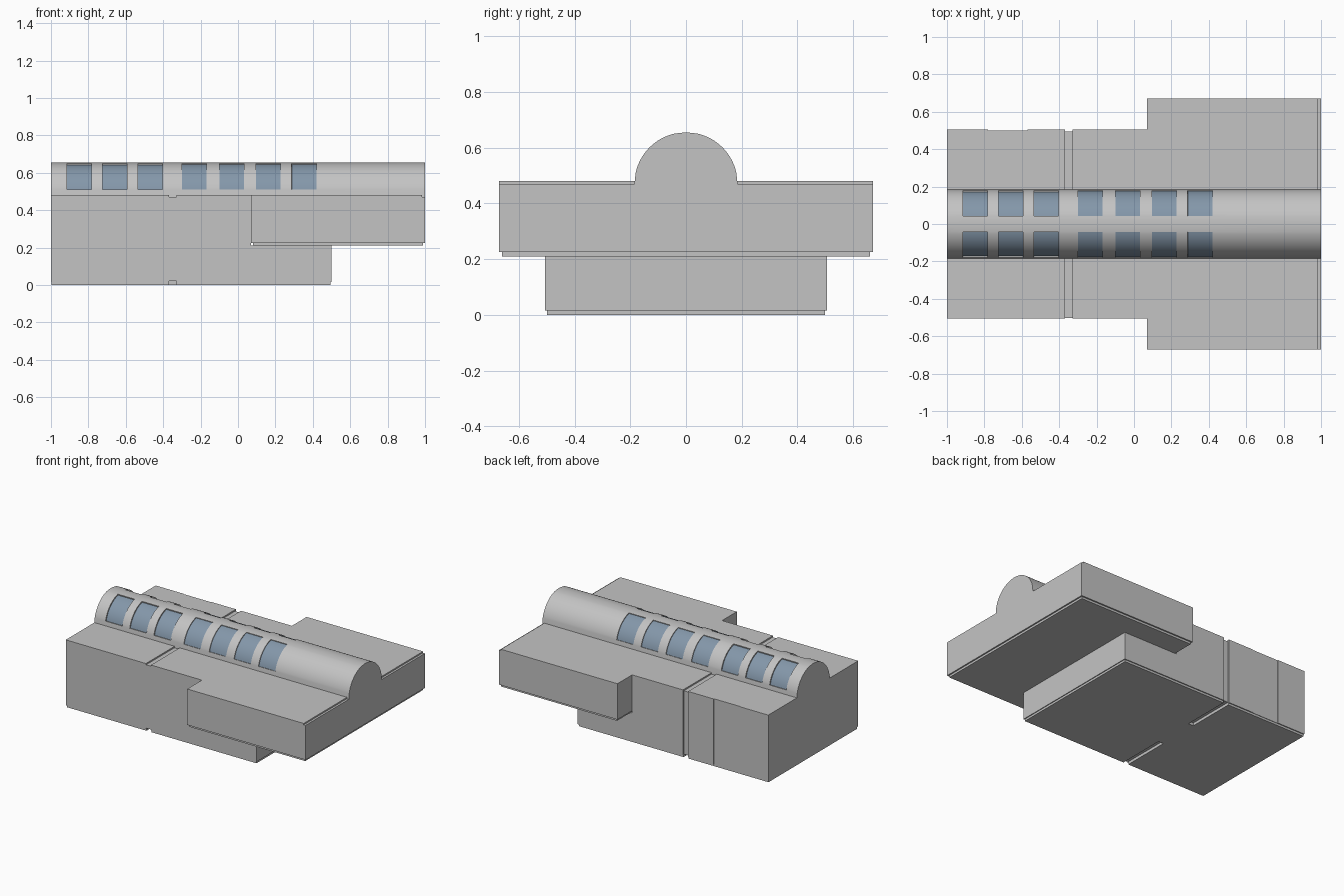
import bpy, bmesh
from math import sin, cos, radians

if "Cube" in bpy.data.objects:
    bpy.data.objects.remove(bpy.data.objects["Cube"])


def material(name, color):
    m = bpy.data.materials.new(name)
    m.use_nodes = True
    m.diffuse_color = color
    m.node_tree.nodes["Principled BSDF"].inputs["Base Color"].default_value = color
    return m


GREY = material("light grey", (0.55, 0.55, 0.55, 1))
GLASS = material("blue glass", (0.23, 0.31, 0.40, 1))


def finish(name, bm, mats):
    mesh = bpy.data.meshes.new(name)
    bm.to_mesh(mesh)
    bm.free()
    for m in mats:
        mesh.materials.append(m)
    ob = bpy.data.objects.new(name, mesh)
    bpy.context.collection.objects.link(ob)
    return ob


def box(name, x, y, z):
    bm = bmesh.new()
    bmesh.ops.create_cube(bm, size=1)
    for v in bm.verts:
        v.co = [r[0] if c < 0 else r[1] for c, r in zip(v.co, (x, y, z))]
    return finish(name, bm, [GREY])


W, TOP, LIP, CUT = 0.505, 0.48, 0.015, 0.15
J0, J1 = -0.37, -0.33          # expansion joint
STEP, OVER = 0.07, 0.21        # start and underside of the wide wing

# Narrow building, in sections on either side of the joint
box("west_section", (-1, -0.78), (-W, W), (LIP, TOP))
box("west_recess_section", (-0.78, -0.57), (-W, W - 0.004), (LIP, TOP))
box("west_inner_section", (-0.57, J0), (-W, W), (LIP, TOP))
box("middle_section", (J1, STEP), (-W, W), (LIP, TOP))
box("lower_section", (STEP, 0.5), (-W, W), (LIP, OVER))

# Joint strip, open underneath towards both sides
box("joint_core", (J0, J1), (-CUT, CUT), (0, 0.47))
box("joint_front", (J0, J1), (-W + 0.003, -CUT), (0.02, 0.47))
box("joint_back", (J0, J1), (CUT, W - 0.01), (0.02, 0.47))

# Slightly inset foot
box("west_foot", (-0.997, J0), (-W + 0.007, W - 0.007), (0, LIP))
box("east_foot", (J1, 0.494), (-W + 0.007, W - 0.007), (0, LIP))

# Wide overhanging wing with its inset soffit and lowered end strip
box("wing", (STEP, 0.985), (-0.67, 0.67), (0.225, TOP))
box("wing_end_strip", (0.985, 1), (-0.67, 0.67), (0.225, 0.47))
box("wing_soffit", (0.08, 0.99), (-0.66, 0.66), (OVER, 0.225))

# Barrel vault as a grid of angles and stations, with recessed skylights
R, BASE = 0.185, 0.47
WIDTH = 0.132
starts = [-0.915, -0.725, -0.535, -0.30, -0.10, 0.095, 0.287]
stations = [-1.0]
for s in starts:
    stations += [s, s + WIDTH]
stations.append(1.0)
half = [0] + [13 + 4 * i for i in range(17)]
angles = half + [90] + [180 - a for a in reversed(half)]

bm = bmesh.new()
rings = [[bm.verts.new((x, R * cos(radians(a)), BASE + R * sin(radians(a))))
          for a in angles] for x in stations]
panes = {"deep": [], "shallow": []}
for i in range(len(stations) - 1):
    for j in range(len(angles) - 1):
        f = bm.faces.new((rings[i][j], rings[i][j + 1],
                          rings[i + 1][j + 1], rings[i + 1][j]))
        f.smooth = True
        mid = (angles[j] + angles[j + 1]) / 2
        if i % 2 == 1 and 13 < min(mid, 180 - mid) < 77:
            f.material_index = 1
            panes["deep" if i < 6 else "shallow"].append(f)
    bm.faces.new((rings[i][0], rings[i + 1][0], rings[i + 1][-1], rings[i][-1]))
bm.faces.new(rings[0])
bm.faces.new(rings[-1])
bmesh.ops.recalc_face_normals(bm, faces=bm.faces[:])
for kind, depth in (("deep", -0.008), ("shallow", -0.005)):
    rim = bmesh.ops.inset_region(bm, faces=panes[kind], thickness=0.0005,
                                 depth=depth, use_even_offset=True)
    for f in rim["faces"]:
        f.material_index = 0
vault = finish("barrel_vault", bm, [GREY, GLASS])
bpy.ops.object.select_all(action="DESELECT")
vault.select_set(True)
bpy.context.view_layer.objects.active = vault
bpy.ops.object.shade_smooth_by_angle(angle=radians(30))
